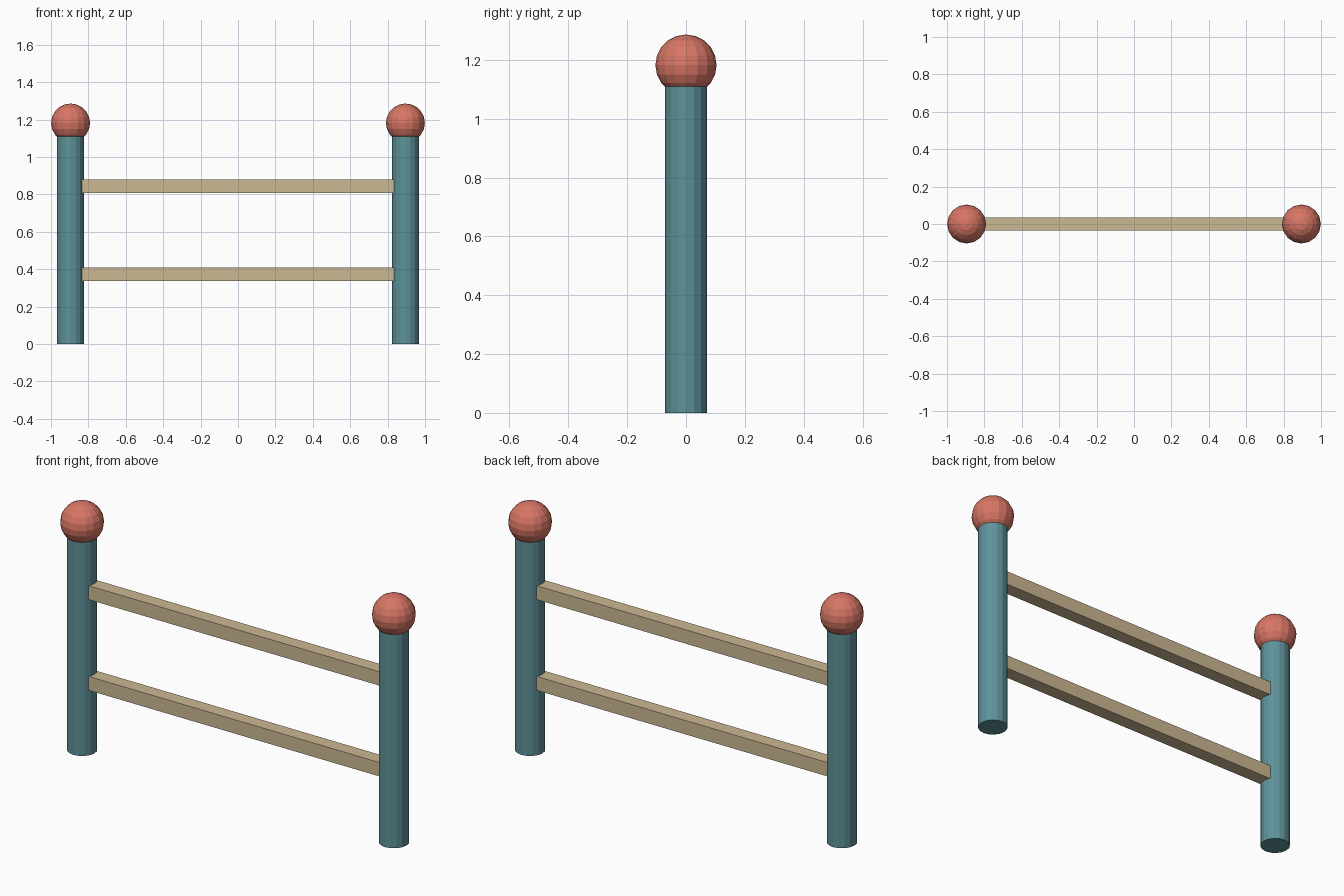
import bpy

cube = bpy.data.objects.get("Cube")
if cube:
    bpy.data.objects.remove(cube, do_unlink=True)

POST_X = 0.895
POST_R = 0.072
POST_TOP = 1.12
BALL_R = 0.104
BALL_Z = 1.182
RAIL = 0.072


def material(name, color):
    mat = bpy.data.materials.new(name)
    mat.use_nodes = True
    mat.diffuse_color = (*color, 1)
    mat.node_tree.nodes["Principled BSDF"].inputs["Base Color"].default_value = (*color, 1)
    return mat


def finish(name, mat):
    obj = bpy.context.object
    obj.name = name
    obj.data.materials.append(mat)
    return obj


teal = material("teal paint", (0.11, 0.29, 0.32))
coral = material("coral paint", (0.68, 0.18, 0.13))
wood = material("pale wood", (0.60, 0.48, 0.29))

# Round posts, each topped with a faceted ball
for side, sign in (("left", 1), ("right", -1)):
    bpy.ops.mesh.primitive_cylinder_add(
        vertices=16, radius=POST_R, depth=POST_TOP,
        location=(sign * POST_X, 0, POST_TOP / 2))
    finish(side + "_post", teal)
    bpy.ops.mesh.primitive_uv_sphere_add(
        segments=16, ring_count=10, radius=BALL_R,
        location=(sign * POST_X, 0, BALL_Z))
    finish(side + "_ball", coral)

# Square rails whose ends are set into the posts
for name, z in (("lower_rail", 0.374), ("upper_rail", 0.845)):
    bpy.ops.mesh.primitive_cube_add(size=1, location=(0, 0, z))
    rail = finish(name, wood)
    rail.scale = (2 * (POST_X - POST_R / 2), RAIL, RAIL)
